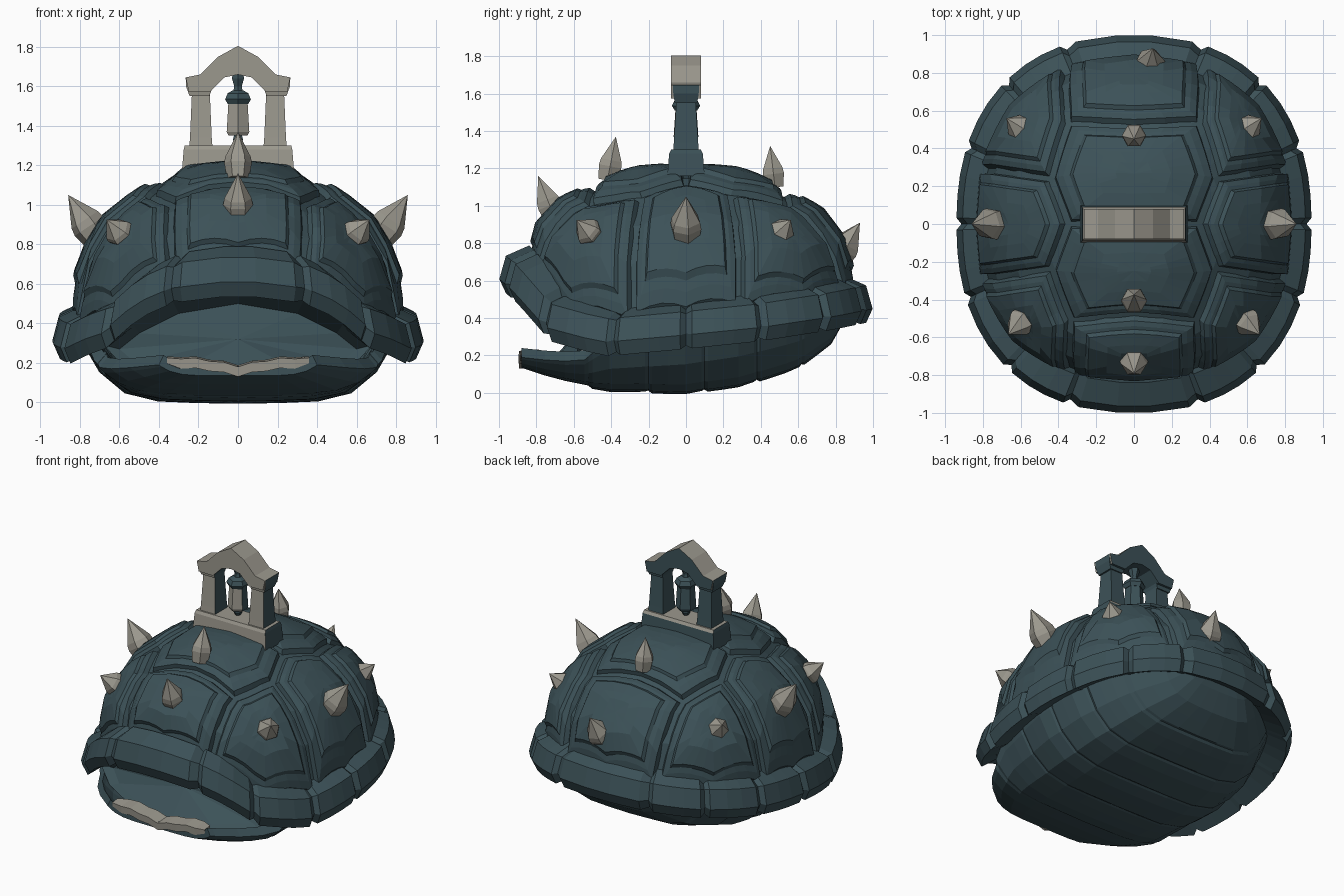
import bpy, bmesh, math
from mathutils import Vector

if "Cube" in bpy.data.objects:
    bpy.data.objects.remove(bpy.data.objects["Cube"])


def material(name, rgb):
    m = bpy.data.materials.new(name)
    m.diffuse_color = (*rgb, 1)
    m.use_nodes = True
    m.node_tree.nodes["Principled BSDF"].inputs["Base Color"].default_value = m.diffuse_color
    return m


TEAL = material("dark teal shell", (0.045, 0.083, 0.097))
GREY = material("warm grey stone", (0.33, 0.315, 0.27))


def loft(name, rings, mat=TEAL, cap_start=True, cap_end=True):
    """Skin closed rings of points; a ring with one point becomes a tip."""
    bm = bmesh.new()
    vs = [[bm.verts.new(p) for p in r] for r in rings]
    for a, b in zip(vs, vs[1:]):
        n = len(a)
        for i in range(n):
            j = (i + 1) % n
            if len(b) == 1:
                bm.faces.new((a[i], a[j], b[0]))
            else:
                bm.faces.new((a[i], a[j], b[j], b[i]))
    if cap_start:
        bm.faces.new(vs[0])
    if cap_end and len(vs[-1]) > 2:
        bm.faces.new(vs[-1])
    bmesh.ops.recalc_face_normals(bm, faces=bm.faces)
    me = bpy.data.meshes.new(name)
    bm.to_mesh(me)
    bm.free()
    ob = bpy.data.objects.new(name, me)
    bpy.context.collection.objects.link(ob)
    me.materials.append(mat)
    return ob


def interp(table, x, k=1):
    for a, b in zip(table, table[1:]):
        if x <= b[0]:
            f = max(0, (x - a[0]) / (b[0] - a[0]))
            return a[k] + (b[k] - a[k]) * f
    return table[-1][k]


# ---- shared shell shape: plan outline, rim height, dome surface
def outline(ang):
    c, s = abs(math.cos(ang)), abs(math.sin(ang))
    return ((c / 0.94) ** 2.3 + s ** 2.3) ** (-1 / 2.3)


RIM_Z = [(-1, .66), (-.93, .60), (-.75, .40), (-.45, .32), (0, .36), (.4, .4), (.8, .46), (1, .50)]
DOME = [(0, 0, 1), (.3, .3, .97), (.55, .56, .845), (.75, .78, .67), (.87, .92, .43), (1, 1, 0)]


def rim_z(ang):
    return interp(RIM_Z, outline(ang) * math.sin(ang))


def dome(qx, qy, off=0.0):
    t, ang = math.hypot(qx, qy), math.atan2(qy, qx)
    front = max(0, -math.sin(ang)) ** 3
    r = outline(ang) * (0.88 - .065 * front) * interp(DOME, t, 1)
    h = interp(DOME, t, 2)
    # height of the rim fades out near the top so the crown stays level
    z = rim_z(ang) * (1 - h) + 1.17 * h
    p = Vector((r * math.cos(ang), r * math.sin(ang), z))
    return p + (p - Vector((0, 0, 0.45))).normalized() * off


# ---- dome under the plates (shows as the grooves)
N = 48
circle = [2 * math.pi * i / N for i in range(N)]
rings = [[dome(t * math.cos(a), t * math.sin(a)) for a in circle]
         for t in (.1, .3, .43, .55, .65, .75, .81, .87, .94, 1)]
rings.append([Vector((p.x * .5, p.y * .5, .75)) for p in rings[-1]])
loft("shell_dome", rings)


# ---- raised stepped scutes
def scute(name, poly):
    pts = []
    for i, a in enumerate(poly):
        b = poly[(i + 1) % len(poly)]
        pts += [Vector(a).lerp(Vector(b), k / 4) for k in range(4)]
    c = sum(pts, Vector((0, 0))) / len(pts)
    steps = [(.97, -.015), (.90, .03), (.8, .04), (.72, .042), (.67, .06), (.4, .065), (.2, .065)]
    rings = [[dome(*(c + (p - c) * s), h) for p in pts] for s, h in steps]
    rings.append([dome(c.x, c.y, .065)])
    loft(name, rings)


for s, n in ((-1, "front"), (1, "back")):
    scute("scute_crown_" + n, [(.42, 0), (.5, .27 * s), (.38, .57 * s),
                               (-.38, .57 * s), (-.5, .27 * s), (-.42, 0)])
    scute("scute_end_" + n, [(.38, .57 * s), (.39, .92 * s), (0, .99 * s), (-.39, .92 * s), (-.38, .57 * s)])
    for m in (-1, 1):
        scute("scute_corner_" + n, [(.5 * m, .27 * s), (.38 * m, .57 * s), (.39 * m, .92 * s),
                                    (.72 * m, .69 * s), (.94 * m, .33 * s)])
for m in (-1, 1):
    scute("scute_side", [(.42 * m, 0), (.5 * m, .27), (.94 * m, .33), (.99 * m, 0),
                         (.94 * m, -.33), (.5 * m, -.27)])

# ---- rim made of blocks with shallow notches between them
SECTION = [(.79, -.03), (.965, -.125), (1.0, -.05), (.965, .075), (.84, .13)]


def rim_block(d0, d1):
    rings = []
    for f, k in ((0, .972), (.08, 1), (.37, 1), (.63, 1), (.92, 1), (1, .972)):
        a = math.radians(d0 + (d1 - d0) * f)
        r, z = outline(a), rim_z(a)
        rings.append([(r * s * k * math.cos(a), r * s * k * math.sin(a), z + dz * (.85 if k < 1 else 1))
                      for s, dz in SECTION])
    loft("rim_block", rings)


bounds = [-70, -49, -24, 0, 25, 48, 69]
for d0, d1 in zip(bounds, bounds[1:]):
    rim_block(d0, d1)
    rim_block(180 - d1, 180 - d0)
rim_block(69, 111)
rim_block(-110, -70)

# ---- belly: overlapping cross bands, (y, half width, bottom z, edge z)
BELLY = [(-.88, .40, .135, .19), (-.7, .61, .075, .17), (-.55, .70, .045, .17), (-.42, .74, .02, .28),
         (0, .80, .005, .36), (.3, .77, .045, .41), (.6, .63, .14, .46), (.8, .37, .29, .5), (.86, .27, .42, .52)]


def belly_point(y, f, grow=0.0):
    w, b, t = (interp(BELLY, y, k) for k in (1, 2, 3))
    return Vector(((w + grow) * f, y, b + (t - b) * abs(f) ** 6 - grow * (1 - abs(f))))


FS = [math.sin(math.radians(-90 + 15 * i)) for i in range(13)]
cuts = [-.88, -.52, -.2, .1, .38, .62, .86]
for y0, y1 in zip(cuts, cuts[1:]):
    rings = []
    for f, g in ((0, .002), (.06, .014), (.35, .014), (.65, .012), (.94, .006), (1.06, -.012)):
        y = min(y0 + (y1 - y0) * f, .86)
        low = [belly_point(y, u, g if y0 > -.88 else 0) for u in FS]
        rings.append(low + [Vector((p.x * .94, p.y, p.z + .05)) for p in reversed(low)])
    loft("belly_band", rings)

# ---- pale edge on the lower lip
rings = []
for i in range(11):
    x = -.36 + .72 * i / 10
    z = .188 + .04 * abs(math.sin(x * 5.4)) - (.008 if i % 2 else 0)
    y = -.892 + .08 * x * x
    thin = .55 if i in (0, 10) else 1
    rings.append([(x, y, z - .05 * thin), (x, y - .004, z), (x, y + .1 * thin, z + .008),
                  (x, y + .1 * thin, z - .05)])
loft("lip_edge", rings, GREY)

# ---- recess inside the front opening: a low roof and a wall sloping down to the lip
front_pts = [(0, -.86, .60), (.35, -.83, .55), (.55, -.72, .42), (.68, -.56, .29),
             (.58, -.6, .18), (.3, -.74, .15), (0, -.78, .14)]
back_pts = [(0, -.52, .50), (.3, -.53, .45), (.5, -.54, .35), (.60, -.53, .27),
            (.52, -.58, .20), (.28, -.70, .17), (0, -.73, .16)]
full = lambda h: [Vector(p) for p in h + [(-x, y, z) for x, y, z in h[-2:0:-1]]]
loft("mouth_recess", [full(front_pts), full(back_pts), [Vector((0, -.59, .32))]], cap_start=False)


# ---- spikes
def spike(base, tip, r):
    base, tip = Vector(base), Vector(tip)
    d = tip - base
    u = d.cross(Vector((0, 1, .3))).normalized()
    v = d.cross(u).normalized()
    rings = []
    for f, k in ((-.3, .8), (.12, 1), (.3, .92), (.62, .5)):
        rings.append([base + d * f + (u * math.cos(a) + v * math.sin(a)) * r * k
                      for a in [math.pi * i / 3 for i in range(6)]])
    loft("spike", rings + [[tip]], GREY)


spike((0, -.72, .98), (0, -.79, 1.16), .075)
spike((0, -.41, 1.19), (0, -.375, 1.37), .07)
spike((0, .47, 1.15), (0, .45, 1.32), .065)
spike((.08, .83, .75), (.10, .93, .91), .085)
for m in (-1, 1):
    spike((.74 * m, 0, .87), (.86 * m, 0, 1.05), .088)
    spike((.59 * m, -.51, .85), (.665 * m, -.585, .925), .075)
    spike((.59 * m, .50, .85), (.675 * m, .56, .925), .075)


# ---- bell tower: pale on front and top faces, teal elsewhere
def weather(ob, sides=False):
    ob.data.materials.append(GREY)
    for p in ob.data.polygons:
        n = p.normal
        if n.y < -.4 or n.z > .4 or (sides and abs(n.x) > .4 and n.z > -.3):
            p.material_index = 1


def tapered(name, levels, cx=0, sides=False):
    """Stack of rectangles (z, half x, half y)."""
    weather(loft(name, [[(cx - hx, -hy, z), (cx + hx, -hy, z), (cx + hx, hy, z), (cx - hx, hy, z)]
                        for z, hx, hy in levels]), sides)


tapered("tower_plinth", [(1.16, .285, .10), (1.28, .275, .09), (1.30, .27, .08)])
for m in (-1, 1):
    tapered("tower_pillar", [(1.28, .06, .07), (1.34, .055, .065), (1.55, .046, .052), (1.6, .05, .055)], .188 * m)
    tapered("pillar_cap", [(1.55, .05, .06), (1.6, .068, .068), (1.645, .07, .07)], .195 * m)

# gabled arch, extruded along y
right = [(.0, 1.805), (.10, 1.75), (.19, 1.66), (.265, 1.645), (.25, 1.575), (.14, 1.575), (.07, 1.645), (0, 1.66)]
prof = right + [(-x, z) for x, z in right[-2:0:-1]]
roof = loft("tower_roof", [[(x, y, z) for x, z in prof] for y in (-.08, .08)])
weather(roof, True)


# bell and its hanger
def turned(name, levels, n=6):
    return loft(name, [[(r * math.cos(a), r * math.sin(a), z)
                        for a in [2 * math.pi * (i + .5) / n for i in range(n)]] for z, r in levels])


turned("bell_hanger", [(1.56, .03), (1.60, .022), (1.64, .035), (1.68, .03)])
turned("bell_cap", [(1.51, .06), (1.535, .075), (1.565, .06), (1.58, .03)])
bell = turned("bell_body", [(1.35, .055), (1.37, .066), (1.46, .06), (1.52, .056)])
weather(bell)
turned("bell_clapper", [(1.31, .02), (1.33, .03), (1.36, .02)])
